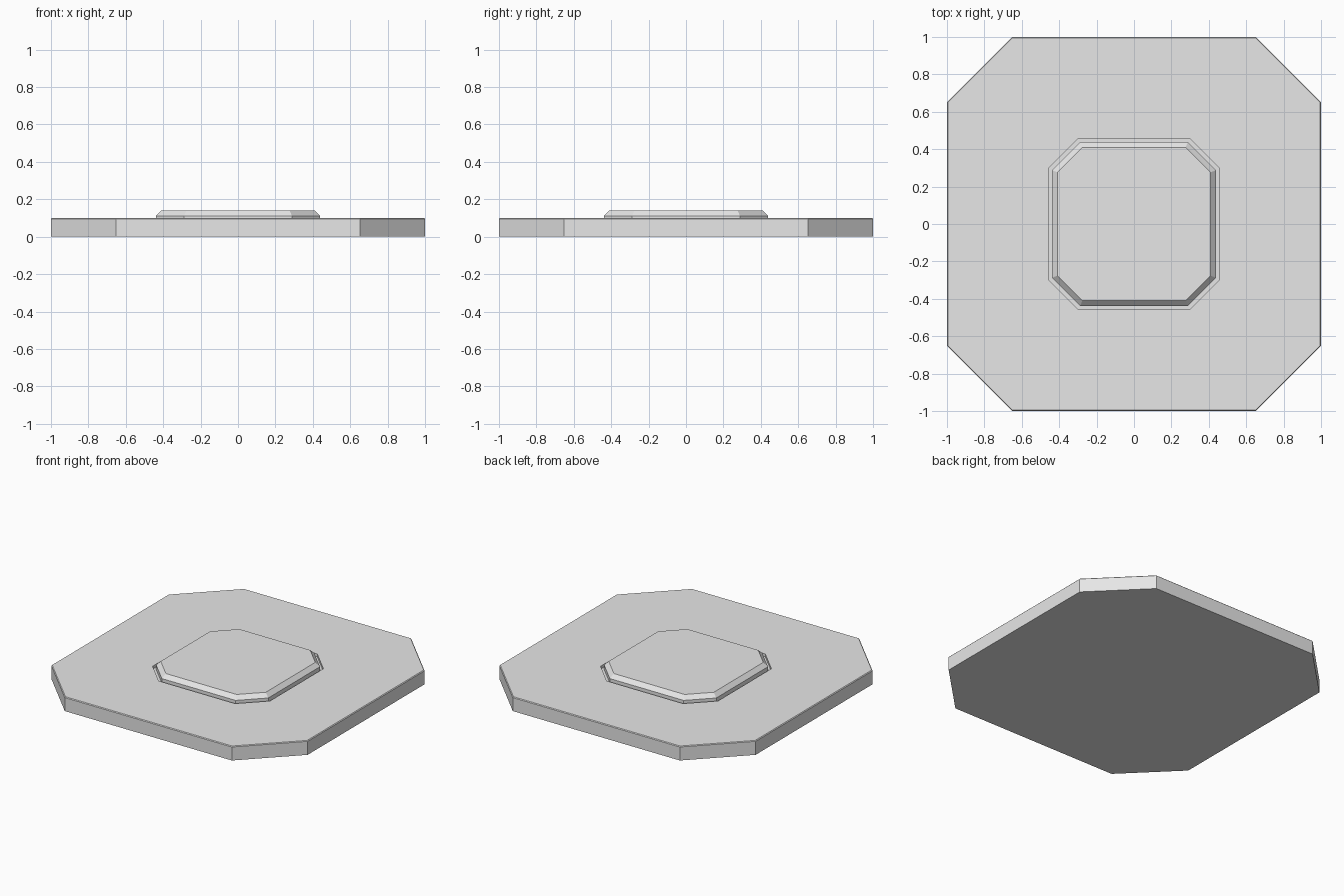
import bpy
import bmesh

cube = bpy.data.objects.get("Cube")
if cube:
    bpy.data.objects.remove(cube, do_unlink=True)

# Single plain grey for the whole slab
grey = bpy.data.materials.new("light grey")
grey.use_nodes = True
colour = (0.8, 0.8, 0.8, 1.0)
grey.diffuse_color = colour
grey.node_tree.nodes["Principled BSDF"].inputs["Base Color"].default_value = colour


def octagon(bm, half, flat, z):
    """Ring of a square with cut corners; flat is half the straight side."""
    corners = []
    x, y = half, flat
    for _ in range(4):
        corners += [(x, y), (y, x)] if x * y > 0 else [(-y, -x), (x, y)]
        x, y = -y, x
    pts = [(half, -flat), (half, flat), (flat, half), (-flat, half)]
    pts += [(-px, -py) for px, py in pts]
    return [bm.verts.new((px, py, z)) for px, py in pts]


def loft(name, profile, close_bottom):
    """Stack octagon rings (half width, half flat side, height) into a part."""
    bm = bmesh.new()
    rings = [octagon(bm, *row) for row in profile]
    for low, high in zip(rings, rings[1:]):
        for i in range(8):
            j = (i + 1) % 8
            bm.faces.new((low[i], low[j], high[j], high[i]))
    bm.faces.new(rings[-1])
    if close_bottom:
        bm.faces.new(rings[0][::-1])
    mesh = bpy.data.meshes.new(name)
    bm.to_mesh(mesh)
    bm.free()
    mesh.materials.append(grey)
    obj = bpy.data.objects.new(name, mesh)
    bpy.context.collection.objects.link(obj)
    return obj


# Slab with a thin edge bevel and a shallow recess in the middle
loft("base_slab", [
    (1.0, 0.652, 0.0),
    (1.0, 0.652, 0.095),
    (0.995, 0.65, 0.1),
    (0.458, 0.298, 0.1),
    (0.458, 0.298, 0.08),
], True)

# Raised panel with a chamfered rim, leaving a narrow groove around it
loft("raised_panel", [
    (0.438, 0.288, 0.08),
    (0.438, 0.288, 0.112),
    (0.41, 0.276, 0.14),
], False)
